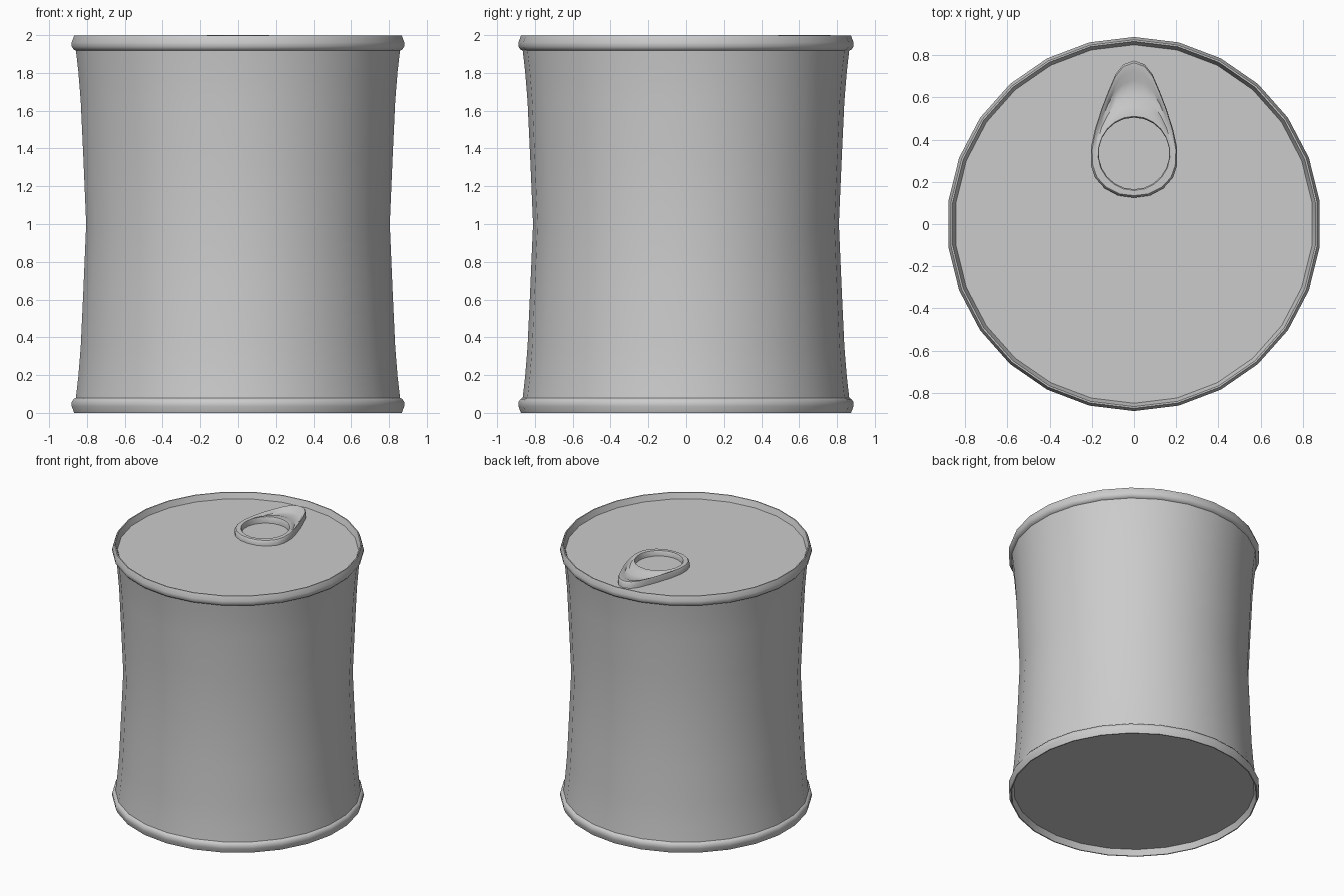
import bpy, bmesh, math
from mathutils import Vector

if "Cube" in bpy.data.objects:
    bpy.data.objects.remove(bpy.data.objects["Cube"])

SIDES = 26


def finish(name, bm, angle=35):
    bmesh.ops.recalc_face_normals(bm, faces=bm.faces)
    mesh = bpy.data.meshes.new(name)
    bm.to_mesh(mesh)
    bm.free()
    ob = bpy.data.objects.new(name, mesh)
    bpy.context.collection.objects.link(ob)
    bpy.ops.object.select_all(action='DESELECT')
    ob.select_set(True)
    bpy.context.view_layer.objects.active = ob
    bpy.ops.object.shade_smooth_by_angle(angle=math.radians(angle))
    return ob


def skin(bm, loops, closed=False):
    """Bridge successive loops of points with quads; returns vertex loops."""
    rings = [[bm.verts.new(p) for p in loop] for loop in loops]
    pairs = list(zip(rings, rings[1:])) + ([(rings[-1], rings[0])] if closed else [])
    for a, b in pairs:
        n = len(a)
        for i in range(n):
            j = (i + 1) % n
            bm.faces.new((a[i], a[j], b[j], b[i]))
    return rings


def lathe(name, profile, cap=False):
    bm = bmesh.new()
    angles = [math.pi / 2 + 2 * math.pi * i / SIDES for i in range(SIDES)]
    rings = skin(bm, [[(r * math.cos(a), r * math.sin(a), z) for a in angles]
                      for r, z in profile])
    if cap:
        bm.faces.new(rings[-1])
    return finish(name, bm)


# Waisted can wall
half = [(0.866, 0.07), (0.852, 0.19), (0.839, 0.35), (0.825, 0.65)]
lathe("can_wall", half + [(0.81, 1.0)] + [(r, 2 - z) for r, z in reversed(half)])

# Rolled rims with recessed end panels
rim = [(0.863, 0.08), (0.876, 0.074), (0.887, 0.058), (0.887, 0.035),
       (0.874, 0.0), (0.866, 0.0), (0.85, 0.045)]
lathe("bottom_rim_and_panel", rim, cap=True)
lathe("top_rim_and_lid", [(r, 1.997 - z) for r, z in rim], cap=True)

# Pull tab: teardrop outline with a finger hole and a dished tip
right = [(0, .125), (.075, .135), (.14, .17), (.185, .22), (.205, .28), (.205, .36),
         (.185, .45), (.153, .55), (.122, .63), (.088, .71), (.05, .757), (0, .775)]
steps = len(right) - 1
hole_right = [(.168 * math.cos(a), .335 + .17 * math.sin(a))
              for a in (math.pi * (i / steps - 0.5) for i in range(steps + 1))]


def mirrored(pts):
    return [Vector(p) for p in pts] + [Vector((-x, y)) for x, y in reversed(pts[1:-1])]


outer, hole = mirrored(right), mirrored(hole_right)


def top_z(y):
    return 1.99 + 0.01 * min(1, max(0, (y - 0.12) / 0.4))


def tab_loop(t=None, inset=0.0, drop=0.0, dish=0.0, z=None):
    """Loop between the outline (t=0) and the hole (t=1)."""
    pts = []
    for o, h in zip(outer, hole):
        gap = (h - o).length
        p = o.lerp(h, t + inset / gap)
        depth = dish * min(1, max(0, (gap - 0.07) / 0.1))
        pts.append((p.x, p.y, top_z(p.y) - drop - depth if z is None else z))
    return pts


bm = bmesh.new()
skin(bm, [tab_loop(0, z=1.945),
          tab_loop(0, drop=0.012),
          tab_loop(0, inset=0.010),
          tab_loop(0.16, inset=0.008, dish=0.004),
          tab_loop(0.32, inset=0.006, dish=0.022),
          tab_loop(0.62, dish=0.022),
          tab_loop(0.80, dish=0.003),
          tab_loop(1, inset=-0.006),
          tab_loop(1, drop=0.008),
          tab_loop(1, z=1.945)], closed=True)
finish("pull_tab", bm, 40)
